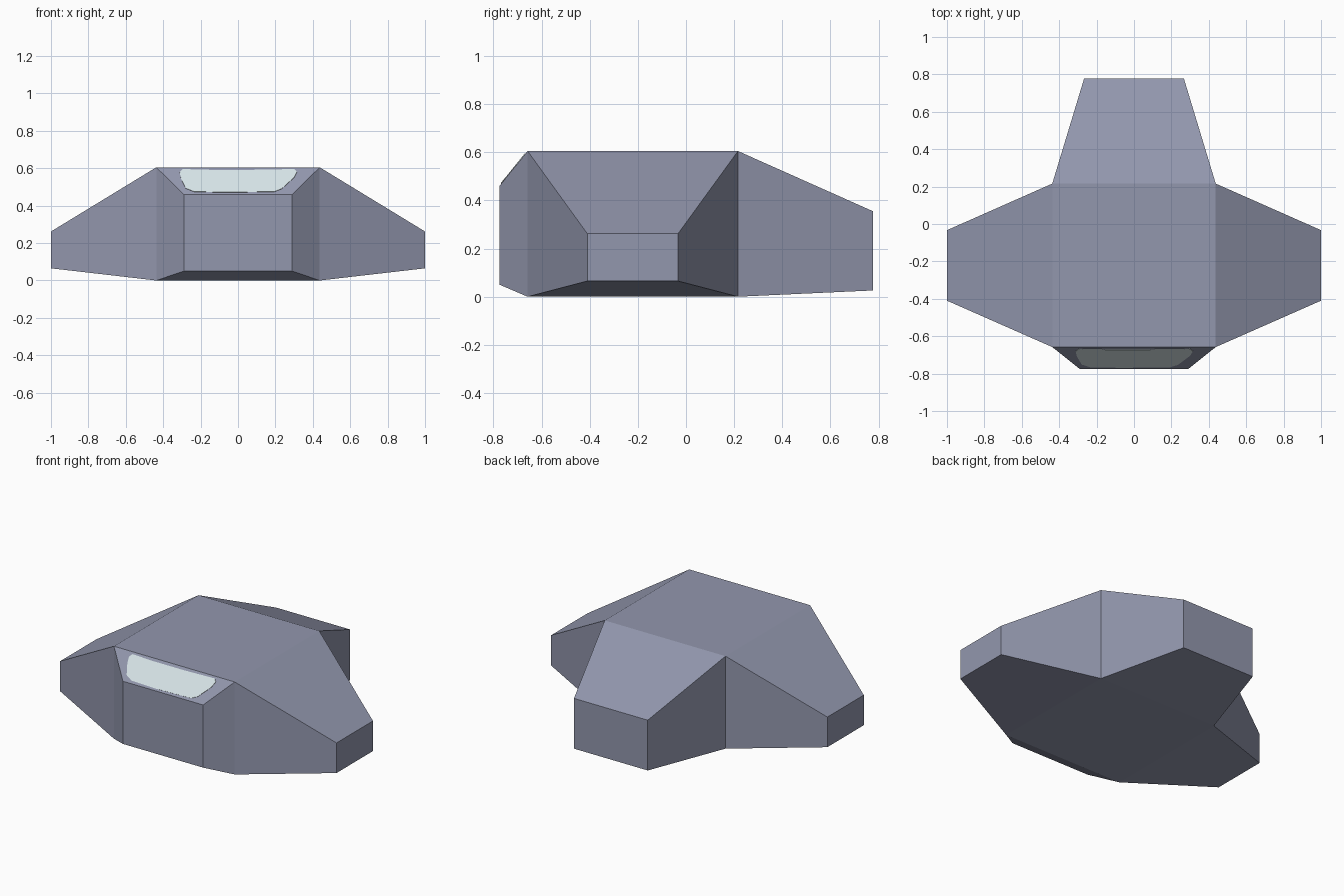
import bpy, bmesh
from mathutils import Vector

if "Cube" in bpy.data.objects:
    bpy.data.objects.remove(bpy.data.objects["Cube"])


def material(name, rgb):
    m = bpy.data.materials.new(name)
    m.diffuse_color = (*rgb, 1.0)
    m.use_nodes = True
    m.node_tree.nodes["Principled BSDF"].inputs["Base Color"].default_value = m.diffuse_color
    return m


def finish(bm, name, mat):
    bmesh.ops.recalc_face_normals(bm, faces=bm.faces)
    mesh = bpy.data.meshes.new(name)
    bm.to_mesh(mesh)
    bm.free()
    mesh.materials.append(mat)
    obj = bpy.data.objects.new(name, mesh)
    bpy.context.collection.objects.link(obj)
    return obj


hull_mat = material("blue grey hull", (0.29, 0.31, 0.42))
glass_mat = material("pale glass", (0.68, 0.78, 0.80))

# Core block: min and max corners
LO, HI = Vector((-0.437, -0.658, 0.0)), Vector((0.437, 0.216, 0.605))
bm = bmesh.new()
bmesh.ops.create_cube(bm, size=1.0)
for v in bm.verts:
    v.co = Vector([HI[i] if v.co[i] > 0 else LO[i] for i in range(3)])


def taper(direction, lo, hi):
    """Extrude the side facing `direction` and fit its end to the box lo..hi."""
    bm.normal_update()
    face = max(bm.faces, key=lambda f: (f.calc_center_median()).dot(direction))
    new = bmesh.ops.extrude_discrete_faces(bm, faces=[face])["faces"][0]
    for v in new.verts:
        v.co = Vector([hi[i] if v.co[i] > (LO[i] + HI[i]) / 2 else lo[i]
                       for i in range(3)])


# Wings, nose and tail
for s in (-1, 1):
    taper(Vector((s, 0, 0)), (s, -0.41, 0.065), (s, -0.033, 0.262))
taper(Vector((0, -1, 0)), (-0.29, -0.775, 0.05), (0.29, -0.775, 0.46))
taper(Vector((0, 1, 0)), (-0.267, 0.777, 0.026), (0.267, 0.777, 0.355))
finish(bm, "hull", hull_mat)

# Windscreen: thin plate lying on the sloped upper face of the nose
outline = [(-0.312, 0.578), (-0.295, 0.594), (-0.15, 0.590), (0.08, 0.590),
           (0.30, 0.594), (0.315, 0.580), (0.300, 0.550), (0.235, 0.490),
           (0.195, 0.474), (-0.06, 0.470), (-0.235, 0.474), (-0.28, 0.492),
           (-0.305, 0.545)]
slope = (0.658 - 0.775) / (0.605 - 0.46)
normal = Vector((0, -0.145, 0.117)).normalized()
bm = bmesh.new()
base = [bm.verts.new(Vector((x, -0.775 - (z - 0.46) * slope, z)) - normal * 0.002)
        for x, z in outline]
plate = bm.faces.new(base)
top = bmesh.ops.extrude_face_region(bm, geom=[plate])["geom"]
bmesh.ops.translate(bm, vec=normal * 0.005,
                    verts=[g for g in top if isinstance(g, bmesh.types.BMVert)])
finish(bm, "windscreen", glass_mat)
